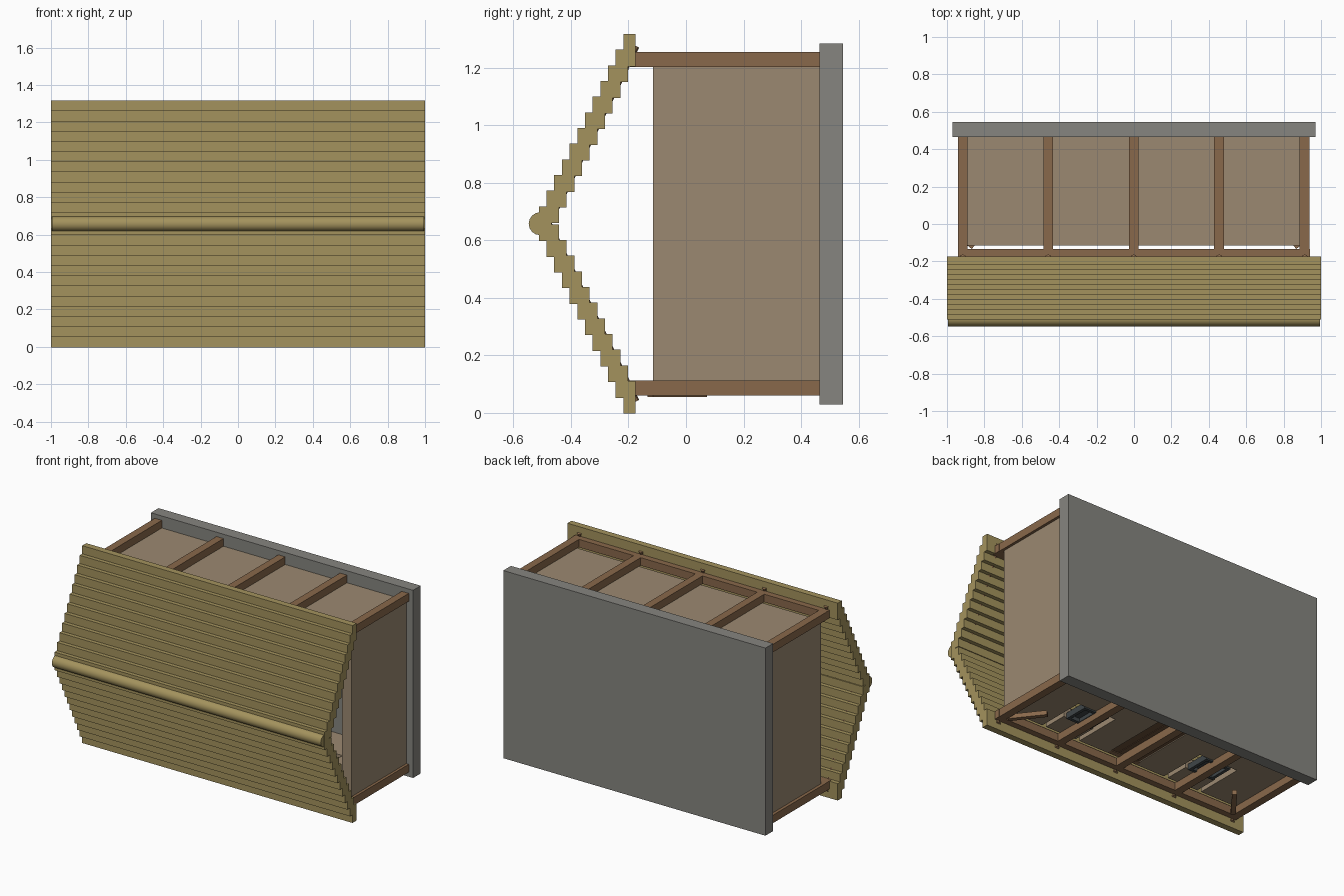
import bpy, math
from mathutils import Vector

if "Cube" in bpy.data.objects:
    bpy.data.objects.remove(bpy.data.objects["Cube"])


def mat(name, rgb):
    m = bpy.data.materials.new(name)
    m.diffuse_color = (*rgb, 1)
    m.use_nodes = True
    m.node_tree.nodes["Principled BSDF"].inputs["Base Color"].default_value = m.diffuse_color
    return m


THATCH = mat("thatch", (0.37, 0.29, 0.11))
WOOD = mat("wood", (0.25, 0.14, 0.07))
DARK_WOOD = mat("dark_wood", (0.15, 0.08, 0.04))
PLASTER = mat("plaster", (0.33, 0.25, 0.165))
STONE = mat("stone", (0.24, 0.235, 0.215))
SLATE = mat("window_dark", (0.05, 0.06, 0.065))


def box(name, x, y, z, m):
    """Box from (min, max) pairs."""
    bpy.ops.mesh.primitive_cube_add(size=1, location=[sum(a) / 2 for a in (x, y, z)])
    o = bpy.context.object
    o.name = name
    o.scale = [a[1] - a[0] for a in (x, y, z)]
    bpy.ops.object.transform_apply(location=False, rotation=False, scale=True)
    o.data.materials.append(m)
    return o


def rod(name, a, b, r, m, sides=8):
    a, b = Vector(a), Vector(b)
    bpy.ops.mesh.primitive_cylinder_add(vertices=sides, radius=r, depth=(b - a).length,
                                        location=(a + b) / 2)
    o = bpy.context.object
    o.name = name
    o.rotation_mode = 'QUATERNION'
    o.rotation_quaternion = (b - a).to_track_quat('Z', 'Y')
    o.data.materials.append(m)
    return o


MID = 0.658  # z of the ridge; the house lies on its front, roof towards -y

# Stone foundation slab
box("foundation", (-0.97, 0.97), (0.465, 0.546), (0.03, 1.285), STONE)

# Posts and eave beams, front and back
XS = (-0.915, -0.459, -0.002, 0.455, 0.912)
for side, z in (("front", (0.06, 0.113)), ("back", (1.203, 1.256))):
    for x in XS:
        box(side + "_post", (x - 0.026, x + 0.026), (-0.135, 0.466), z, WOOD)
    box(side + "_eave_beam", (-0.94, 0.94), (-0.195, -0.134), z, WOOD)

# Stepped thatch courses and rafters on both slopes
for s in (-1, 1):
    for i in range(12):
        z0 = MID - i * 0.0545
        near = 0.66 - i * 0.0545
        y0 = -0.218 - i * 0.0267
        lo = MID + s * near
        hi = MID + s * max(near - 0.113, -0.045)
        box("thatch_course", (-1, 1), (y0, y0 + 0.043), (min(lo, hi), max(lo, hi)), THATCH)
    for x in XS:
        rod("rafter", (x, -0.178, MID + s * 0.62), (x, -0.485, MID), 0.017, WOOD)

# Rounded ridge cap
ridge = rod("ridge_cap", (-0.995, -0.507, MID), (0.995, -0.507, MID), 0.04, THATCH, 16)
bpy.ops.object.shade_smooth_by_angle()

# Side and back walls
TOP = -0.115
WY = (TOP, 0.466)
for s in (-1, 1):
    a, b = sorted((s * 0.85, s * 0.92))
    box("side_wall", (a, b), WY, (0.11, 1.205), PLASTER)
box("back_wall", (-0.85, 0.85), WY, (1.135, 1.205), PLASTER)

# Front wall panels, windows and braces, mirrored
FZ = (0.11, 0.18)
for s in (-1, 1):
    def mx(a, b):
        return tuple(sorted((s * a, s * b)))
    box("front_wall_corner", mx(0.62, 0.85), WY, FZ, PLASTER)
    box("front_wall_inner", mx(0.11, 0.33), WY, FZ, PLASTER)
    box("wall_above_window", mx(0.36, 0.59), (TOP, 0.05), FZ, PLASTER)
    box("wall_below_window", mx(0.33, 0.62), (0.22, 0.466), FZ, PLASTER)
    box("window_pane", mx(0.38, 0.57), (0.05, 0.22), (0.125, 0.14), SLATE)
    for y in (0.05, 0.20):
        box("window_rail", mx(0.38, 0.57), (y, y + 0.02), (0.1, 0.14), SLATE)
    for x in (0.38, 0.465, 0.55):
        box("window_stile", mx(x, x + 0.02), (0.07, 0.20), (0.1, 0.14), SLATE)
    brace = box("brace", (-0.015, 0.015), (-0.12, 0.12), (0.055, 0.085), WOOD)
    brace.location.x, brace.location.y = s * 0.805, -0.03
    brace.rotation_euler.z = s * math.radians(38)

# Plank door
for i in range(4):
    x = -0.11 + i * 0.055
    box("door_plank", (x + 0.002, x + 0.053), (-0.1, 0.466), (0.115, 0.145), DARK_WOOD)
for y in (0.02, 0.33):
    box("door_batten", (-0.105, 0.105), (y, y + 0.04), (0.145, 0.16), DARK_WOOD)
box("door_lintel", (-0.12, 0.12), (TOP, -0.08), FZ, WOOD)
